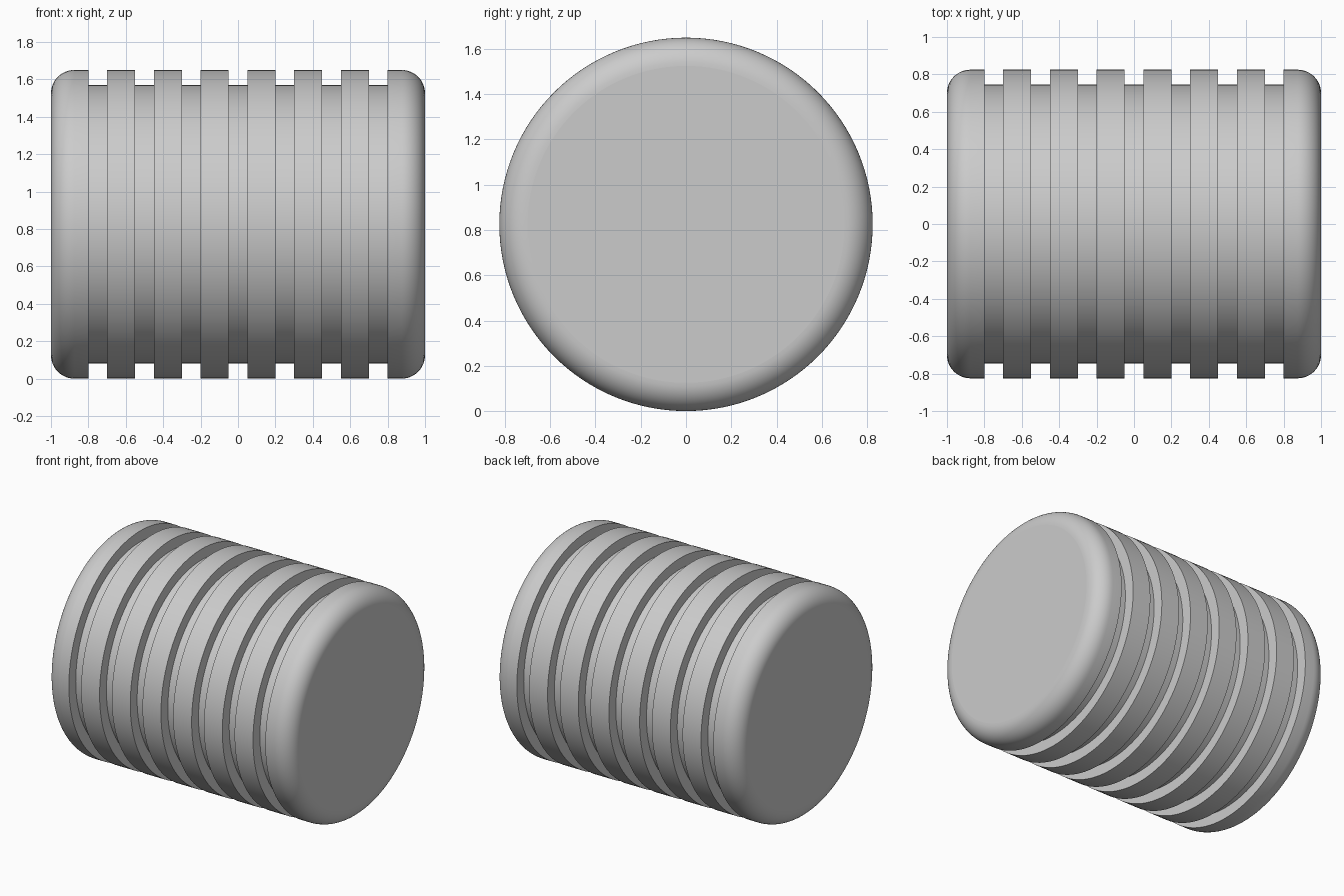
import bpy
import bmesh
import math
from mathutils import Vector

default = bpy.data.objects.get("Cube")
if default:
    bpy.data.objects.remove(default, do_unlink=True)

RADIUS = 0.825       # outer radius of the drum
GROOVE_R = 0.745     # radius at the groove floor
HALF = 1.0           # half length along x
FILLET = 0.125       # rounding of the end rims
PITCH, WIDTH, GROOVES = 0.25, 0.1, 7
ROUND_STEPS, SIDES = 12, 128

# Single grey material
grey = bpy.data.materials.new("grey")
grey.use_nodes = True
colour = (0.6, 0.6, 0.6, 1)
grey.diffuse_color = colour
grey.node_tree.nodes["Principled BSDF"].inputs["Base Color"].default_value = colour

# Half profile (x, radius): rounded rim, square grooves, rounded rim
rim = []
for i in range(ROUND_STEPS + 1):
    a = math.pi / 2 * i / ROUND_STEPS
    rim.append((-HALF + FILLET * (1 - math.cos(a)),
                RADIUS - FILLET * (1 - math.sin(a))))
profile = list(rim)
for g in range(GROOVES):
    centre = (g - (GROOVES - 1) / 2) * PITCH
    lo, hi = centre - WIDTH / 2, centre + WIDTH / 2
    profile += [(lo, RADIUS), (lo, GROOVE_R), (hi, GROOVE_R), (hi, RADIUS)]
profile += [(-x, r) for x, r in reversed(rim)]

# Lathe the profile around the x axis and cap both ends
bm = bmesh.new()
verts = [bm.verts.new((x, 0, r)) for x, r in profile]
edges = [bm.edges.new(pair) for pair in zip(verts, verts[1:])]
bmesh.ops.spin(bm, geom=verts + edges, cent=Vector(), axis=Vector((1, 0, 0)),
               angle=math.tau, steps=SIDES, use_merge=False, use_duplicate=False)
bmesh.ops.remove_doubles(bm, verts=bm.verts, dist=0.0005)
bmesh.ops.holes_fill(bm, edges=[e for e in bm.edges if e.is_boundary], sides=0)
bmesh.ops.recalc_face_normals(bm, faces=bm.faces)
mesh = bpy.data.meshes.new("grooved_drum")
bm.to_mesh(mesh)
bm.free()
mesh.materials.append(grey)

drum = bpy.data.objects.new("grooved_drum", mesh)
drum.location.z = RADIUS
bpy.context.collection.objects.link(drum)

# Smooth round surfaces, crisp groove edges, flat end discs
bpy.ops.object.select_all(action="DESELECT")
drum.select_set(True)
bpy.context.view_layer.objects.active = drum
bpy.ops.object.shade_smooth_by_angle(angle=math.radians(30))
for face in mesh.polygons:
    if abs(face.normal.x) > 0.999:
        face.use_smooth = False
